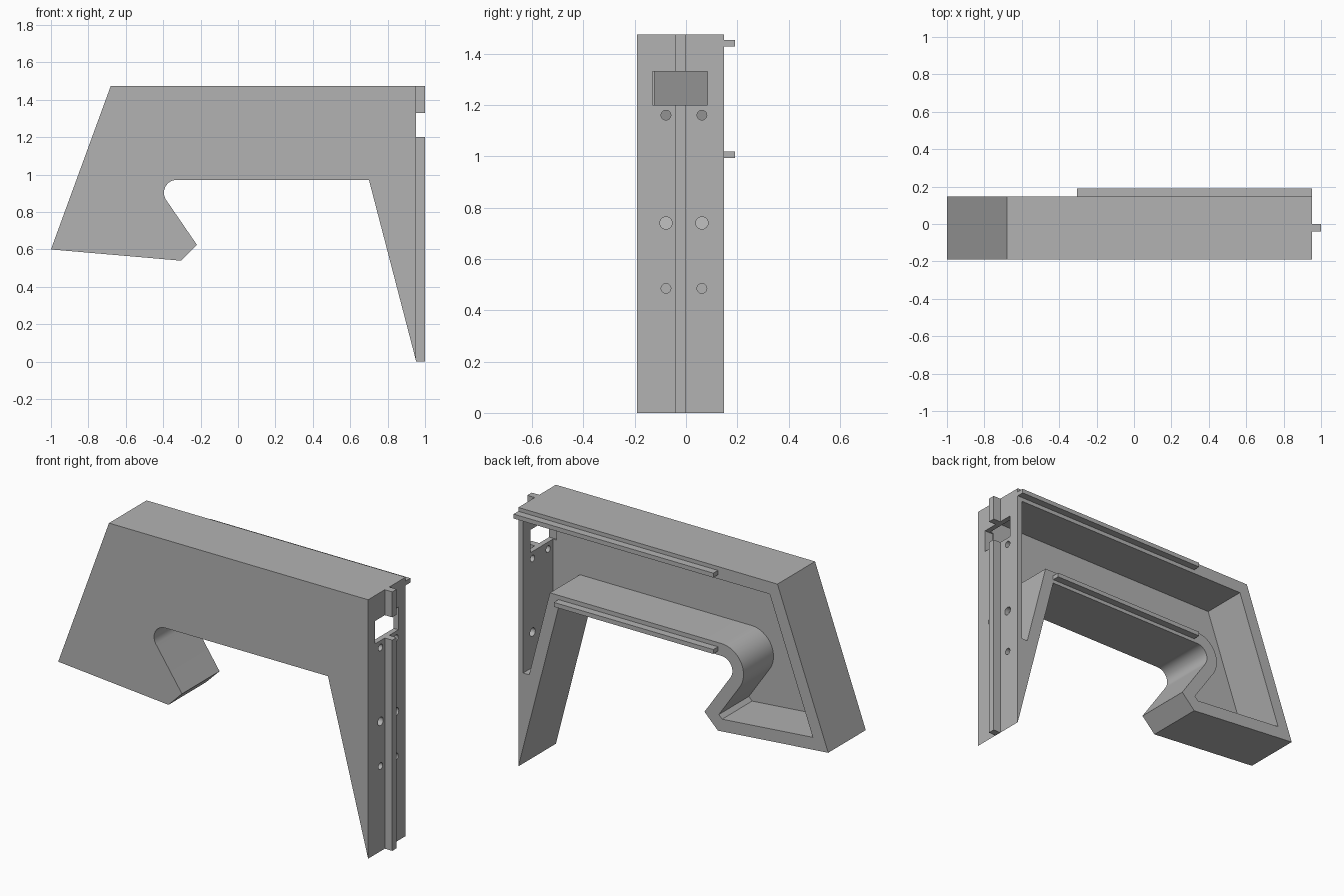
import bpy, math
from mathutils import Vector
from mathutils.geometry import intersect_line_line_2d, intersect_point_line

cube = bpy.data.objects.get("Cube")
if cube:
    bpy.data.objects.remove(cube, do_unlink=True)

grey = bpy.data.materials.new("plain_grey")
grey.use_nodes = True
COLOUR = (0.45, 0.45, 0.45, 1)
grey.diffuse_color = COLOUR
grey.node_tree.nodes["Principled BSDF"].inputs["Base Color"].default_value = COLOUR

WALL, SIDE_WALL = 0.07, 0.03
FRONT, BACK, END = -0.19, 0.148, 0.953


def prism(name, profile, y0, y1):
    """Extrude an x-z outline (clockwise from the front) along y."""
    n = len(profile)
    verts = [(x, y, z) for y in (y0, y1) for x, z in profile]
    faces = [tuple(reversed(range(n))), tuple(range(n, 2 * n))]
    faces += [(i, (i + 1) % n, (i + 1) % n + n, i + n) for i in range(n)]
    mesh = bpy.data.meshes.new(name)
    mesh.from_pydata(verts, [], [tuple(reversed(f)) for f in faces])
    mesh.materials.append(grey)
    obj = bpy.data.objects.new(name, mesh)
    bpy.context.collection.objects.link(obj)
    # Keep every face pointing outwards
    import bmesh
    bm = bmesh.new()
    bm.from_mesh(mesh)
    bmesh.ops.recalc_face_normals(bm, faces=bm.faces)
    bm.to_mesh(mesh)
    bm.free()
    return obj


def box(name, x, y, z):
    return prism(name, [(x[0], z[0]), (x[0], z[1]), (x[1], z[1]), (x[1], z[0])], *y)


def inset(points, widths):
    """Move each edge inwards by its own width and meet neighbours again."""
    lines = []
    for i, p in enumerate(points):
        d = (points[(i + 1) % len(points)] - p).normalized()
        lines.append((p + Vector((d.y, -d.x)) * widths[i], d))
    result = []
    for i, (p, d) in enumerate(lines):
        q, e = lines[i - 1]
        t = (q - p).cross(e) / d.cross(e)
        result.append(p + d * t)
    return result


def cut(obj, cutter):
    cutter.hide_render = True
    mod = obj.modifiers.new("cut", 'BOOLEAN')
    mod.operation, mod.solver, mod.object = 'DIFFERENCE', 'EXACT', cutter
    bpy.context.view_layer.objects.active = obj
    bpy.ops.object.modifier_apply(modifier=mod.name)
    bpy.data.objects.remove(cutter, do_unlink=True)


# Bracket outline with a rounded throat above the hook
centre, radius = Vector((-0.327, 0.903)), 0.069
arc = [centre + radius * Vector((math.cos(a), math.sin(a)))
       for a in (math.radians(90 + 125 * i / 16) for i in range(17))]
outline = [Vector(p) for p in ((-1, 0.6), (-0.68, 1.475), (END, 1.475), (END, 0), (0.7, 0.972))]
outline += arc + [Vector((-0.22, 0.625)), Vector((-0.305, 0.54))]
body = prism("bracket_body", outline, FRONT, BACK)

# Hollow open at the back, stopping part way down the leg
widths = [WALL] * len(outline)
widths[2] = SIDE_WALL
hollow = inset(outline, widths)
tip, knee, floor = hollow[3], hollow[4], 0.54
ledge = tip.lerp(knee, (floor - tip.y) / (knee.y - tip.y))
hollow[3:4] = [Vector((tip.x, floor)), ledge]
cut(body, prism("hollow_cutter", hollow, -0.122, BACK + 0.1))

# Window and screw holes in the end wall
WINDOW = (1.2, 1.33)
cut(body, box("window_cutter", (0.9, 1.1), (-0.13, 0.083), WINDOW))
for z, r in ((1.16, 0.019), (0.74, 0.024), (0.485, 0.019)):
    for y in (-0.078, 0.062):
        bpy.ops.mesh.primitive_cylinder_add(vertices=24, radius=r, depth=0.16,
                                            location=(0.98, y, z),
                                            rotation=(0, math.pi / 2, 0))
        cutter = bpy.context.object
        cutter.data.materials.append(grey)
        cut(body, cutter)

# Guide spine, split by the window
for name, z in (("lower_spine", (0, WINDOW[0])), ("upper_spine", (WINDOW[1], 1.475))):
    box(name, (END, 1), (-0.04, 0), z)

# Rails along the back rim
box("upper_rail", (-0.305, END), (BACK, 0.19), (1.428, 1.453))
box("lower_rail", (-0.305, 0.7), (BACK, 0.19), (0.993, 1.018))

# Smooth the throat and holes, keep the corners sharp
bpy.ops.object.select_all(action='DESELECT')
body.select_set(True)
bpy.context.view_layer.objects.active = body
bpy.ops.object.shade_smooth_by_angle(angle=math.radians(25))
